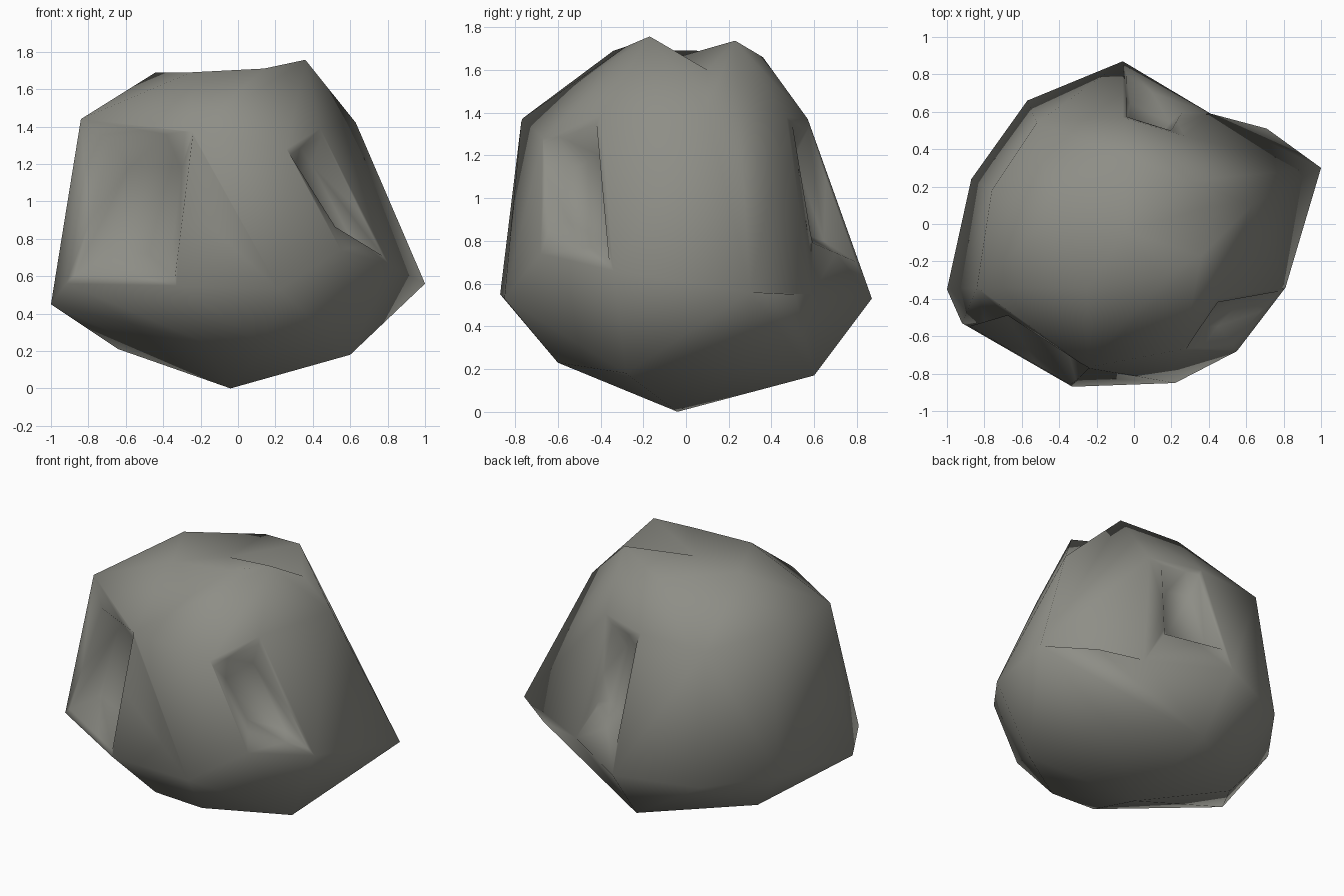
import bpy, bmesh
from mathutils import Vector

if "Cube" in bpy.data.objects:
    bpy.data.objects.remove(bpy.data.objects["Cube"])

stone = bpy.data.materials.new("grey stone")
stone.diffuse_color = (0.27, 0.27, 0.24, 1)
stone.use_nodes = True
stone.node_tree.nodes["Principled BSDF"].inputs["Base Color"].default_value = stone.diffuse_color


def hull(name, pts, dents=()):
    """Object from the convex hull of a few points; dents move corners inwards afterwards."""
    bm = bmesh.new()
    for p in pts:
        bm.verts.new(p)
    pulled = []
    for start, offset in dents:
        pulled.append((bm.verts.new(start), Vector(offset)))
    res = bmesh.ops.convex_hull(bm, input=bm.verts)
    bmesh.ops.recalc_face_normals(bm, faces=bm.faces)
    for v, offset in pulled:
        v.co += offset
    loose = [v for v in bm.verts if not v.link_faces]
    bmesh.ops.delete(bm, geom=loose, context='VERTS')
    me = bpy.data.meshes.new(name)
    bm.to_mesh(me)
    bm.free()
    ob = bpy.data.objects.new(name, me)
    bpy.context.collection.objects.link(ob)
    return ob


# Boulder body: bottom, belly, shoulder and crown corners
body = [
    (-.04, -.04, 0), (.6, -.28, .18), (-.19, -.61, .25), (.15, -.6, .23),
    (-.05, .6, .17), (-.64, .15, .21), (.42, .28, .21),
    (-1, -.35, .45), (-.92, -.53, .56), (-.33, -.87, .55), (.22, -.85, .53),
    (.55, -.68, .74), (.81, -.34, .66), (1, .3, .56), (.71, .51, .55),
    (-.06, .87, .53), (-.57, .66, .5), (-.87, .24, .5),
    (-.84, -.34, 1.44), (-.25, -.77, 1.37), (.26, -.67, 1.28), (.44, -.4, 1.39),
    (.63, .1, 1.42), (.27, .47, 1.38), (-.06, .57, 1.37), (-.52, .54, 1.36),
    (-.76, .18, 1.42),
    (-.44, .05, 1.69), (-.25, -.34, 1.69), (.14, -.28, 1.71), (.36, -.17, 1.757),
    (.3, .23, 1.737), (-.05, .36, 1.66)]
# Sunken corners: crown centre, notch on the crown, back right hollow
sunk = [((-.04, -.04, 1.84), (0, 0, -.18)),
        ((.42, .07, 1.74), (0, .03, -.14)),
        ((.41, .74, .55), (0, -.15, 0))]
rock = hull("boulder", body, sunk)
rock.data.materials.append(stone)

# Chipped hollows: rim corners and depth
chips = [
    ([(-.7, -.5, 1.35), (-.25, -.74, 1.34), (-.34, -.84, .6), (-.88, -.55, .6)], .13),
    ([(.44, -.42, 1.36), (.28, -.66, 1.24), (.53, -.65, .86), (.79, -.36, .7)], .1),
    ([(-.04, .58, 1.34), (.2, .5, 1.34), (.3, .63, .76), (-.04, .8, .7)], .1)]

for rim, depth in chips:
    rim = [Vector(p) for p in rim]
    mid = sum(rim, Vector()) / 4
    n = (rim[2] - rim[0]).cross(rim[3] - rim[1]).normalized()
    if n.dot(mid - Vector((0, 0, .9))) < 0:
        n = -n
    floor = [mid + (p - mid) * .62 - n * depth for p in rim]
    outer = [p + (p - f) * 1.2 for p, f in zip(rim, floor)]
    cutter = hull("chip_cutter", floor + outer)
    cutter.hide_render = True
    mod = rock.modifiers.new("chip", 'BOOLEAN')
    mod.operation = 'DIFFERENCE'
    mod.solver = 'EXACT'
    mod.object = cutter
    bpy.context.view_layer.objects.active = rock
    bpy.ops.object.modifier_apply(modifier=mod.name)
    bpy.data.objects.remove(cutter)

# Tidy and shade softly
bm = bmesh.new()
bm.from_mesh(rock.data)
bmesh.ops.remove_doubles(bm, verts=bm.verts, dist=.02)
bmesh.ops.triangulate(bm, faces=[f for f in bm.faces if len(f.verts) > 4])
for f in bm.faces:
    f.smooth = True
    f.material_index = 0
bm.to_mesh(rock.data)
bm.free()
